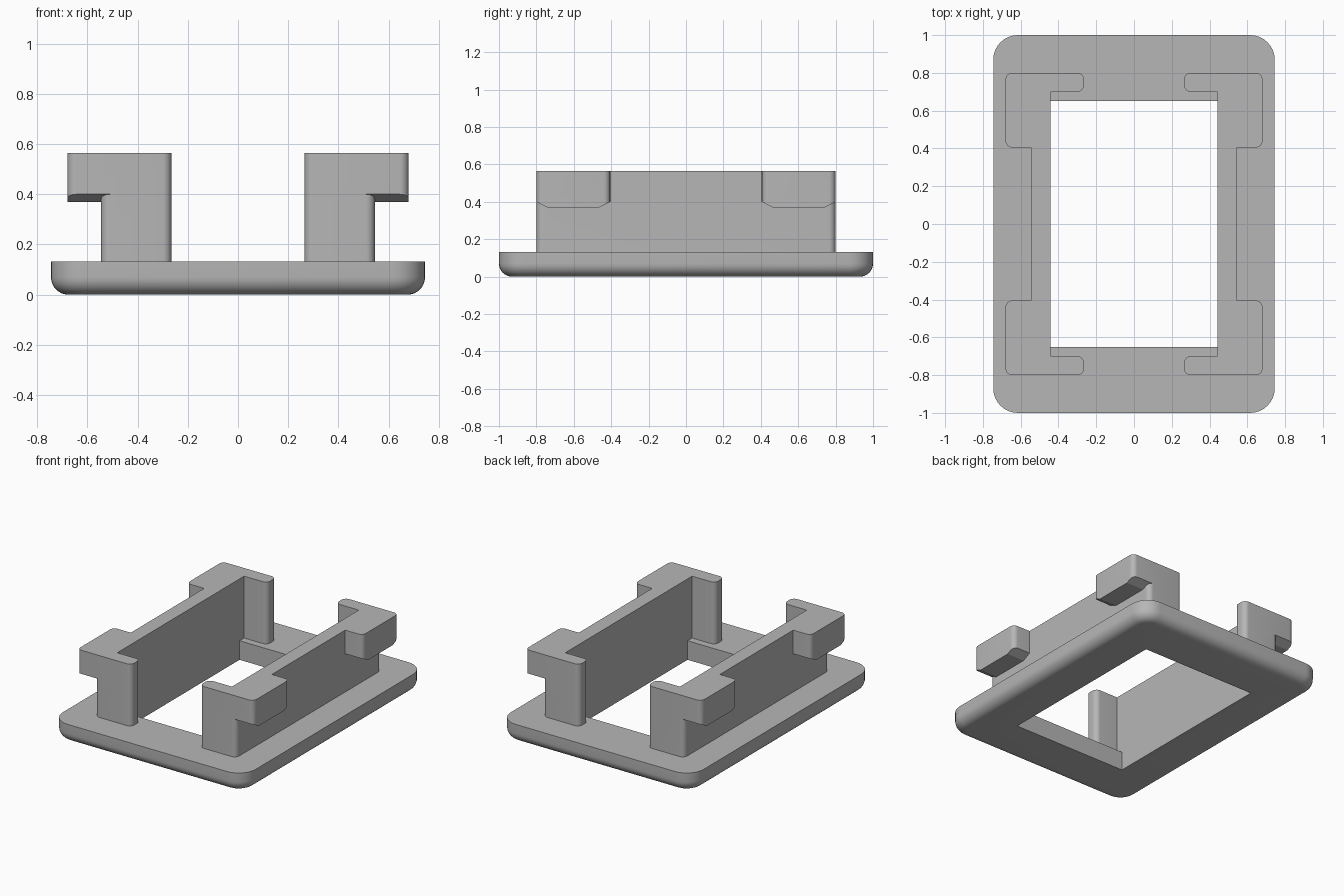
import bpy, bmesh, math
from mathutils import Vector

if "Cube" in bpy.data.objects:
    bpy.data.objects.remove(bpy.data.objects["Cube"])

grey = bpy.data.materials.new("plain grey")
grey.diffuse_color = (0.47, 0.47, 0.47, 1)
grey.use_nodes = True
grey.node_tree.nodes["Principled BSDF"].inputs["Base Color"].default_value = grey.diffuse_color


def rounded(points, steps=8):
    """Closed outline from (x, y, radius) corners."""
    out = []
    n = len(points)
    for i, (x, y, r) in enumerate(points):
        p = Vector((x, y))
        if r == 0:
            out.append(p)
            continue
        a = (Vector(points[i - 1][:2]) - p).normalized()
        b = (Vector(points[(i + 1) % n][:2]) - p).normalized()
        centre = p + (a + b) * r
        for k in range(steps + 1):
            t = math.pi / 2 * k / steps
            out.append(centre - b * r * math.cos(t) - a * r * math.sin(t))
    return out


def prism(name, outline, z0, z1, edit=None):
    """Extrude an outline upward, with an optional bmesh edit."""
    bm = bmesh.new()
    face = bm.faces.new([bm.verts.new((p.x, p.y, z0)) for p in outline])
    top = bmesh.ops.extrude_face_region(bm, geom=[face])["geom"]
    bmesh.ops.translate(bm, vec=(0, 0, z1 - z0),
                        verts=[v for v in top if isinstance(v, bmesh.types.BMVert)])
    bmesh.ops.recalc_face_normals(bm, faces=bm.faces)
    if edit:
        edit(bm)
        bmesh.ops.recalc_face_normals(bm, faces=bm.faces)
    mesh = bpy.data.meshes.new(name)
    bm.to_mesh(mesh)
    bm.free()
    mesh.materials.append(grey)
    obj = bpy.data.objects.new(name, mesh)
    bpy.context.collection.objects.link(obj)
    return obj


def activate(obj):
    bpy.ops.object.select_all(action="DESELECT")
    obj.select_set(True)
    bpy.context.view_layer.objects.active = obj


def combine(obj, tool, operation):
    activate(obj)
    mod = obj.modifiers.new("combine", "BOOLEAN")
    mod.operation, mod.solver, mod.object = operation, "EXACT", tool
    bpy.ops.object.modifier_apply(modifier=mod.name)
    bpy.data.objects.remove(tool)


def round_underside(bm):
    edges = [e for e in bm.edges if all(abs(v.co.z) < 1e-5 for v in e.verts)]
    bmesh.ops.bevel(bm, geom=edges, offset=0.07, segments=8, profile=0.5,
                    affect="EDGES")


def slope_underside(bm):
    # Sloped ends under each hook
    for y, sign in ((0.74, 1), (0.465, -1)):
        geom = bm.verts[:] + bm.edges[:] + bm.faces[:]
        cut = bmesh.ops.bisect_plane(bm, geom=geom, dist=1e-6, plane_co=(0, y, 0.37),
                                     plane_no=(0, sign * 0.03, -0.06), clear_outer=True)
        rim = [e for e in cut["geom_cut"] if isinstance(e, bmesh.types.BMEdge)]
        bmesh.ops.holes_fill(bm, edges=[e for e in rim if e.is_boundary])


# Base frame with a rounded lower rim and rectangular opening
X, Y, R = 0.745, 1.0, 0.13
base = prism("base_frame", rounded([(-X, -Y, R), (X, -Y, R), (X, Y, R), (-X, Y, R)]),
             0, 0.133, round_underside)
opening = prism("opening_cutter", rounded([(-0.443, -0.65, 0), (0.443, -0.65, 0),
                                           (0.443, 0.65, 0), (-0.443, 0.65, 0)]), -0.1, 0.3)
combine(base, opening, "DIFFERENCE")

# Side wall with inward flanges at both ends
r = 0.035
wall = prism("side_wall", rounded([
    (0.545, -0.8, r), (0.545, 0.8, r), (0.265, 0.8, r), (0.265, 0.7, r),
    (0.443, 0.7, 0), (0.443, -0.7, 0), (0.265, -0.7, r), (0.265, -0.8, r)]), 0.133, 0.565)

# Outward hooks at the top corners
for side in (1, -1):
    hook = prism("hook", rounded([(0.48, 0.405, 0), (0.68, 0.405, r),
                                  (0.68, 0.8, r), (0.48, 0.8, 0)]), 0.37, 0.565,
                 slope_underside)
    if side < 0:
        for v in hook.data.vertices:
            v.co.y *= -1
        hook.data.flip_normals()
    combine(wall, hook, "UNION")

# Second wall opposite
mirror = wall.modifiers.new("mirror", "MIRROR")
activate(wall)
bpy.ops.object.modifier_apply(modifier=mirror.name)

for obj in (base, wall):
    activate(obj)
    bpy.ops.object.shade_smooth_by_angle(angle=math.radians(25))
